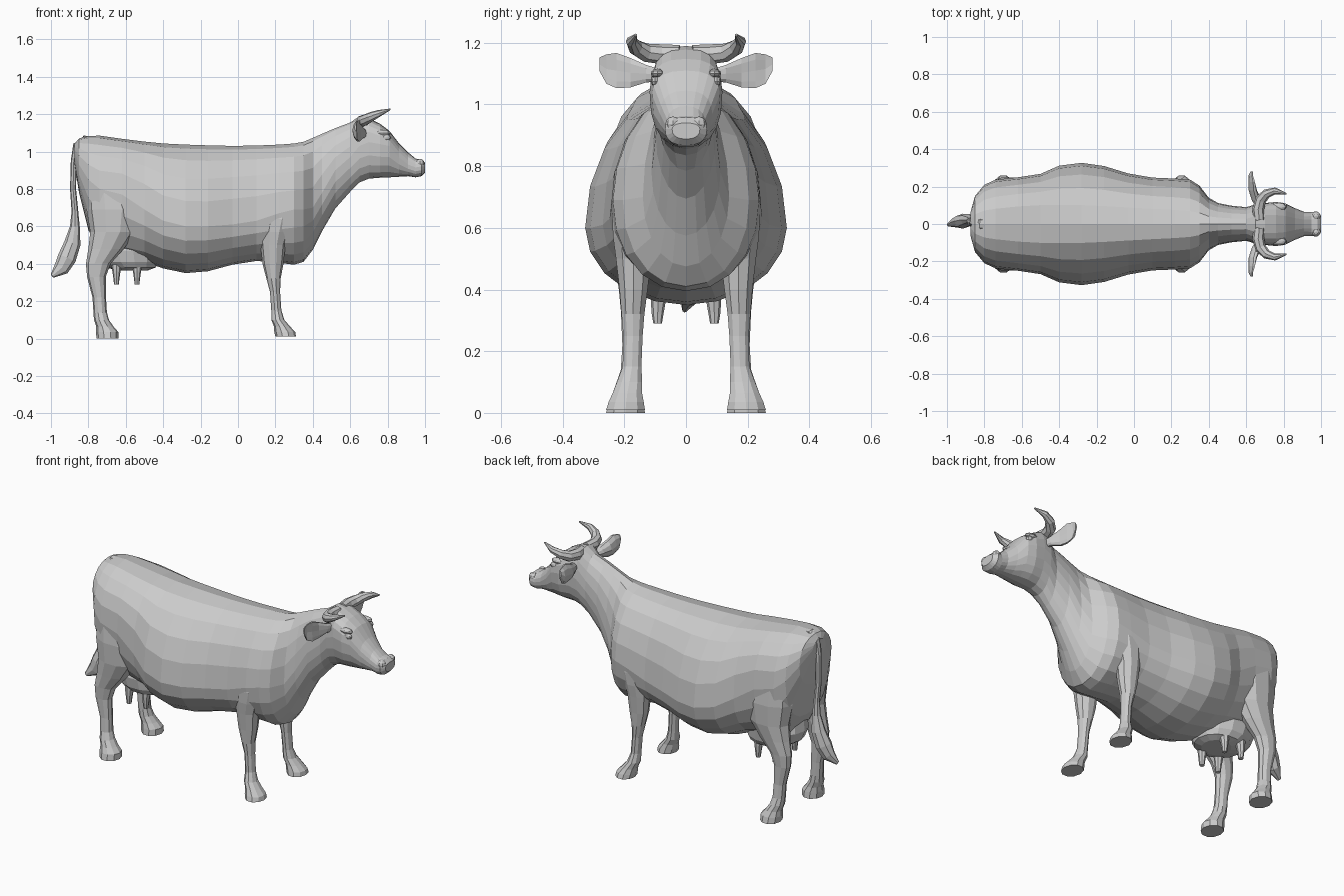
import bpy, bmesh, math
from mathutils import Vector


def finish(name, bm, mirror=False):
    bmesh.ops.recalc_face_normals(bm, faces=bm.faces)
    me = bpy.data.meshes.new(name)
    bm.to_mesh(me)
    bm.free()
    ob = bpy.data.objects.new(name, me)
    bpy.context.collection.objects.link(ob)
    if mirror:
        mod = ob.modifiers.new("mirror", 'MIRROR')
        mod.use_axis = (False, True, False)
        mod.use_clip = mod.use_mirror_merge = False
    return ob


def loft(bm, rings, cap_start=True, cap_end=True):
    rows = [[bm.verts.new(p) for p in r] for r in rings]
    n = len(rows[0])
    for a, b in zip(rows, rows[1:]):
        for i in range(n):
            j = (i + 1) % n
            bm.faces.new((a[i], a[j], b[j], b[i]))
    if cap_start:
        bm.faces.new(rows[0])
    if cap_end:
        bm.faces.new(rows[-1])


def power(v, p):
    return math.copysign(abs(v) ** p, v)


def section(x, top, bot, w, zw, up=2.0, low=2.0, n=20):
    """Egg-shaped slice across x, widest at height zw; up and low set the squareness of each half."""
    pts = []
    for i in range(n):
        a = 2 * math.pi * i / n
        e = up if math.cos(a) > 0 else low
        c, s = power(math.cos(a), 2 / e), power(math.sin(a), 2 / e)
        pts.append((x, w * s, zw + c * ((top - zw) if c > 0 else (zw - bot))))
    return pts


def slab(x, y, z, rx, ry, n=10):
    """Horizontal oval slice."""
    return [(x + rx * math.cos(2 * math.pi * i / n), y + ry * math.sin(2 * math.pi * i / n), z)
            for i in range(n)]


def tube(bm, path, n=8):
    """Tapered tube along (x, y, z, half width, half depth) points."""
    pts = [Vector(p[:3]) for p in path]
    rings = []
    for i, p in enumerate(pts):
        t = (pts[min(i + 1, len(pts) - 1)] - pts[max(i - 1, 0)]).normalized()
        ref = Vector((0, 0, 1)) if abs(t.z) < 0.6 else Vector((0, 1, 0))
        u = (ref - t * ref.dot(t)).normalized()
        v = t.cross(u)
        ru, rv = path[i][3], path[i][4]
        rings.append([p + u * ru * math.cos(2 * math.pi * k / n) + v * rv * math.sin(2 * math.pi * k / n)
                      for k in range(n)])
    loft(bm, rings)


# Barrel, rump, chest and neck
bm = bmesh.new()
loft(bm, [section(*s) for s in (
    (-.875, 1.04, .94, .06, 1.0),
    (-.85, 1.07, .78, .15, .93, 2.2, 2.2),
    (-.80, 1.083, .58, .21, .85, 2.2, 2.3),
    (-.74, 1.085, .47, .237, .80, 2.2, 2.3),
    (-.62, 1.068, .43, .25, .77, 2.4, 2.1),
    (-.50, 1.053, .41, .268, .69, 2.4, 2.0),
    (-.40, 1.043, .375, .312, .63, 2.1),
    (-.28, 1.037, .35, .327, .60),
    (-.16, 1.033, .36, .31, .60),
    (-.03, 1.03, .395, .27, .61, 2.1),
    (.10, 1.032, .415, .248, .63, 2.1),
    (.22, 1.037, .405, .243, .67, 2.0, 2.1),
    (.30, 1.043, .395, .237, .69, 1.9, 2.1),
    (.35, 1.052, .41, .205, .69, 1.9, 2.1),
    (.40, 1.073, .475, .14, .70, 1.9),
    (.45, 1.095, .575, .112, .78),
    (.52, 1.125, .695, .098, .90),
    (.60, 1.155, .785, .09, .97))], cap_end=False)
finish("body", bm)

# Head and muzzle
bm = bmesh.new()
loft(bm, [section(*s) for s in (
    (.60, 1.155, .785, .09, .97),
    (.65, 1.19, .835, .105, 1.03, 2.6, 2.2),
    (.70, 1.178, .855, .112, 1.05, 2.8, 2.3),
    (.76, 1.148, .86, .118, 1.04, 2.6, 2.4),
    (.81, 1.11, .862, .11, 1.03, 2.5, 2.3),
    (.86, 1.045, .865, .085, .97, 2.4, 2.3),
    (.91, .995, .868, .065, .93, 2.3, 2.3),
    (.95, .962, .862, .064, .915, 2.5, 2.5),
    (.98, .958, .868, .068, .92, 2.6, 2.5),
    (1.0, .94, .888, .045, .92, 2.4, 2.4))], cap_start=False)
finish("head", bm)

# Eyes, brows and nostril bumps
for name, loc, size in (("eyes", (.795, .1, 1.075), (.024, .014, .016)),
                        ("brows", (.775, .092, 1.1), (.042, .022, .016)),
                        ("nostrils", (.973, .042, .936), (.025, .025, .025))):
    bm = bmesh.new()
    bmesh.ops.create_uvsphere(bm, u_segments=8, v_segments=6, radius=1)
    for v in bm.verts:
        v.co = Vector(loc) + Vector(a * b for a, b in zip(v.co, size))
    finish(name, bm, True)

# Horns, starting inside the poll
bm = bmesh.new()
tube(bm, [(.67, .02, 1.165, .028, .03), (.664, .08, 1.163, .032, .032), (.678, .13, 1.168, .03, .03),
          (.71, .163, 1.185, .026, .025), (.755, .177, 1.205, .018, .018), (.815, .162, 1.226, .004, .004)])
finish("horns", bm, True)

# Ears
bm = bmesh.new()
loft(bm, [[(x + d * math.cos(a) + .25 * h * math.sin(a) ** 2, y, z + h * math.sin(a))
           for a in (2 * math.pi * k / 10 for k in range(10))]
          for x, y, z, d, h in ((.67, .09, 1.095, .02, .022), (.655, .13, 1.10, .026, .03),
                                (.635, .18, 1.103, .022, .05), (.628, .225, 1.11, .016, .06),
                                (.622, .258, 1.115, .01, .05), (.628, .28, 1.13, .005, .024))])
finish("ears", bm, True)

# Legs and hooves: (x, y, z, half length, half width) going down
LEGS = {
    "front_legs": ((.23, .12, .88, .07, .07), (.215, .145, .72, .10, .085), (.205, .158, .64, .098, .086),
                   (.195, .168, .57, .082, .072), (.187, .17, .50, .067, .06), (.187, .17, .40, .056, .048),
                   (.19, .172, .32, .038, .039), (.198, .172, .25, .027, .033), (.205, .175, .15, .027, .032),
                   (.213, .183, .10, .035, .043), (.235, .19, .065, .043, .05), (.25, .194, .035, .056, .06),
                   (.255, .196, .01, .055, .066)),
    "hind_legs": ((-.70, .11, 1.0, .08, .06), (-.685, .142, .84, .12, .095), (-.665, .158, .69, .145, .094),
                  (-.668, .167, .57, .122, .08), (-.705, .172, .48, .095, .06), (-.747, .175, .40, .066, .045),
                  (-.757, .175, .33, .05, .038), (-.742, .175, .22, .036, .033), (-.737, .178, .14, .036, .035),
                  (-.73, .184, .10, .04, .043), (-.712, .19, .065, .046, .05), (-.70, .194, .035, .06, .06),
                  (-.698, .196, 0, .058, .066))}
for name, rows in LEGS.items():
    bm = bmesh.new()
    loft(bm, [slab(*r) for r in rows])
    finish(name, bm, True)

# Udder and teats
bm = bmesh.new()
loft(bm, [slab(*r, 14) for r in ((-.60, 0, .56, .17, .12), (-.60, 0, .47, .18, .15),
                                 (-.59, 0, .41, .165, .14), (-.575, 0, .38, .135, .12),
                                 (-.56, 0, .365, .08, .08))])
finish("udder", bm)
bm = bmesh.new()
for x in (-.65, -.54):
    loft(bm, [slab(x, .085, .41, .03, .03, 8), slab(x, .09, .36, .022, .024, 8),
              slab(x, .092, .32, .016, .019, 8), slab(x, .092, .29, .013, .014, 8)])
finish("teats", bm, True)

# Tail with tuft
bm = bmesh.new()
tube(bm, [(-.76, 0, 1.066, .014, .03), (-.82, 0, 1.068, .018, .03), (-.862, .005, 1.035, .025, .02),
          (-.878, .01, .95, .018, .016), (-.882, .015, .80, .017, .016), (-.872, .02, .68, .017, .018),
          (-.872, .022, .60, .02, .026), (-.885, .022, .51, .032, .044), (-.915, .015, .43, .04, .05),
          (-.945, .01, .375, .03, .042), (-.993, -.005, .335, .008, .012)])
finish("tail", bm)
